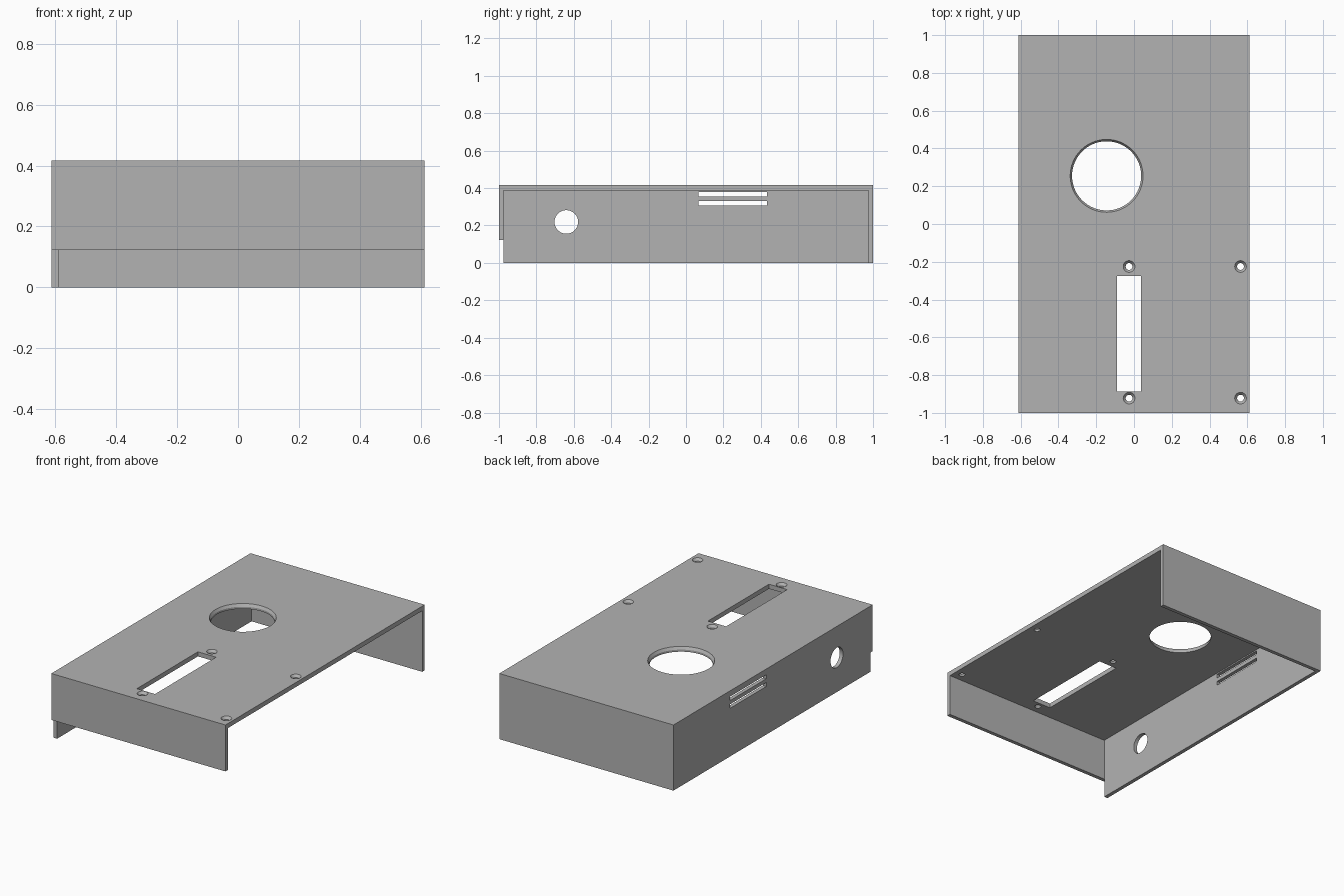
import bpy
import math

if "Cube" in bpy.data.objects:
    bpy.data.objects.remove(bpy.data.objects["Cube"])

W, L, H = 0.612, 1.0, 0.417      # half width, half length, height
T, ROOF = 0.024, 0.388           # wall thickness, underside of top plate

grey = bpy.data.materials.new("plain grey")
grey.diffuse_color = (0.45, 0.45, 0.45, 1)
grey.use_nodes = True
grey.node_tree.nodes["Principled BSDF"].inputs["Base Color"].default_value = grey.diffuse_color


def box(name, lo, hi):
    bpy.ops.mesh.primitive_cube_add(
        size=1, location=[(a + b) / 2 for a, b in zip(lo, hi)])
    ob = bpy.context.object
    ob.name = name
    ob.scale = [b - a for a, b in zip(lo, hi)]
    bpy.ops.object.transform_apply(location=True, rotation=True, scale=True)
    return ob


def cone(name, loc, r_low, r_high, depth, rot=(0, 0, 0), sides=64):
    bpy.ops.mesh.primitive_cone_add(vertices=sides, radius1=r_low, radius2=r_high,
                                    depth=depth, location=loc, rotation=rot)
    bpy.context.object.name = name
    return bpy.context.object


def cut(target, cutter):
    mod = target.modifiers.new("cut", 'BOOLEAN')
    mod.operation, mod.solver, mod.object = 'DIFFERENCE', 'EXACT', cutter
    bpy.context.view_layer.objects.active = target
    bpy.ops.object.modifier_apply(modifier=mod.name)
    bpy.data.objects.remove(cutter, do_unlink=True)


def countersunk(target, x, y, r_hole, r_top, sides):
    # straight bore, then a flared rim reaching just past the top face
    cut(target, cone("bore", (x, y, H), r_hole, r_hole, 0.2, sides=sides))
    depth, over = 0.016, 0.004
    flare = (r_top - r_hole) / depth
    cut(target, cone("rim", (x, y, H + (over - depth) / 2), r_hole,
                     r_top + flare * over, depth + over, sides=sides))


# Shell: top plate with left, front and back walls, open right and bottom
cover = box("enclosure_cover", (-W, -L, 0), (W, L, H))
cover.data.materials.append(grey)
cut(cover, box("cavity", (-W + T, -L + T, -1), (W + 1, L - T, ROOF)))

# Front wall stops short of the bottom
cut(cover, box("front_notch", (-1, -L - 1, -1), (1, -L + T, 0.122)))

# Top openings: large round hole, long slot and four screw holes
countersunk(cover, -0.145, 0.255, 0.183, 0.193, 64)
cut(cover, box("top_slot", (-0.09, -0.887, 0.3), (0.038, -0.274, 0.6)))
for x in (-0.026, 0.564):
    for y in (-0.225, -0.922):
        countersunk(cover, x, y, 0.018, 0.031, 32)

# Left wall openings: round port and two vent slots
cut(cover, cone("port", (-W, -0.64, 0.219), 0.063, 0.063, 0.2,
                (0, math.pi / 2, 0)))
for z in (0.306, 0.355):
    cut(cover, box("vent", (-W - 0.1, 0.068, z), (-W + 0.1, 0.434, z + 0.025)))

bpy.ops.object.select_all(action='DESELECT')
cover.select_set(True)
bpy.context.view_layer.objects.active = cover
bpy.ops.object.shade_smooth_by_angle(angle=math.radians(25))
